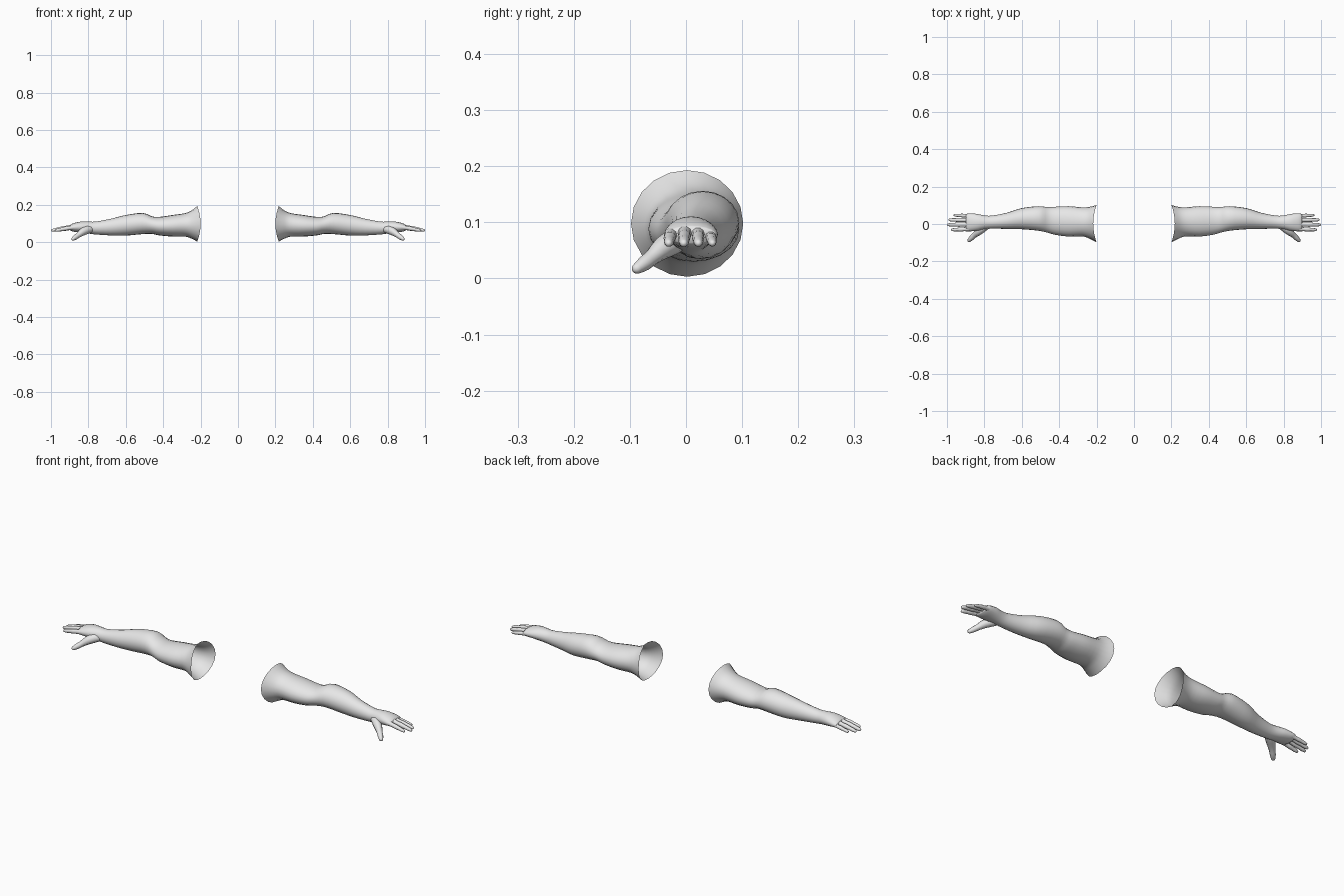
import bpy
import math
from mathutils import Vector

if "Cube" in bpy.data.objects:
    bpy.data.objects.remove(bpy.data.objects["Cube"])

skin = bpy.data.materials.new("light grey skin")
skin.diffuse_color = (0.8, 0.8, 0.8, 1)
skin.use_nodes = True
skin.node_tree.nodes["Principled BSDF"].inputs["Base Color"].default_value = skin.diffuse_color


def catmull(points, steps):
    """Smoothly resample a list of equal-length tuples."""
    out = []
    n = len(points)
    for i in range(n - 1):
        p = [points[min(max(k, 0), n - 1)] for k in (i - 1, i, i + 1, i + 2)]
        for s in range(steps):
            t = s / steps
            out.append([0.5 * (2 * b + (c - a) * t + (2 * a - 5 * b + 4 * c - d) * t * t
                               + (3 * b - a - 3 * c + d) * t ** 3)
                        for a, b, c, d in zip(*p)])
    out.append(list(points[-1]))
    return out


def loft(name, rings):
    """Skin rings of points, close the far end and mirror to the other side."""
    n = len(rings[0])
    verts = [v for ring in rings for v in ring]
    faces = [(i * n + j, i * n + (j + 1) % n, (i + 1) * n + (j + 1) % n, (i + 1) * n + j)
             for i in range(len(rings) - 1) for j in range(n)]
    faces.append(tuple(range((len(rings) - 1) * n, len(rings) * n)))
    mesh = bpy.data.meshes.new(name)
    mesh.from_pydata(verts, [], faces)
    mesh.materials.append(skin)
    for p in mesh.polygons:
        p.use_smooth = True
    obj = bpy.data.objects.new(name, mesh)
    bpy.context.collection.objects.link(obj)
    mod = obj.modifiers.new("mirror", "MIRROR")
    mod.use_mirror_merge = False
    return obj


def tube(name, path, sides=10, flat=1.0):
    """Round limb along (x, y, z, radius) points with a domed tip."""
    rows = catmull(path, 2)
    tip, before = Vector(rows[-1][:3]), Vector(rows[-2][:3])
    d, r = (tip - before).normalized(), rows[-1][3]
    for k in (0.5, 0.85, 0.99):
        rows.append([*(tip + d * r * k), r * math.sqrt(1 - k * k)])
    rings = []
    for i, row in enumerate(rows):
        d = Vector(rows[min(i + 1, len(rows) - 1)][:3]) - Vector(rows[max(i - 1, 0)][:3])
        d.normalize()
        u = Vector((0, 0, 1)).cross(d).normalized()
        v = d.cross(u)
        rings.append([Vector(row[:3]) + row[3] * (math.cos(a) * u + flat * math.sin(a) * v)
                      for a in (math.tau * j / sides for j in range(sides))])
    return loft(name, rings)


# Arm from open shoulder to knuckles: x, front y, back y, bottom z, top z
sections = [
    (0.20, -0.098, 0.102, 0.003, 0.193),
    (0.235, -0.080, 0.092, 0.018, 0.170),
    (0.275, -0.066, 0.089, 0.029, 0.156),
    (0.35, -0.067, 0.095, 0.030, 0.145),
    (0.42, -0.058, 0.092, 0.036, 0.135),
    (0.46, -0.047, 0.090, 0.044, 0.138),
    (0.51, -0.036, 0.095, 0.043, 0.156),
    (0.60, -0.028, 0.085, 0.035, 0.145),
    (0.68, -0.026, 0.060, 0.036, 0.125),
    (0.76, -0.025, 0.045, 0.041, 0.110),
    (0.80, -0.028, 0.046, 0.046, 0.110),
    (0.84, -0.036, 0.054, 0.051, 0.110),
    (0.88, -0.039, 0.057, 0.056, 0.101),
    (0.897, -0.034, 0.053, 0.063, 0.092),
]
arm_rings = []
for x, y0, y1, z0, z1 in catmull(sections, 3):
    curl = 0.018 * max(0, 1 - (x - 0.2) / 0.1)   # curved shoulder rim
    ring = []
    for j in range(20):
        a = math.tau * j / 20
        c, s = math.cos(a), math.sin(a)
        ring.append((x + curl * s * s,
                     (y0 + y1) / 2 + (y1 - y0) / 2 * c,
                     (z0 + z1) / 2 + (z1 - z0) / 2 * s))
    arm_rings.append(ring)
loft("arm", arm_rings)

# Fingers: base y, tip y, tip x, base z, thickness
fingers = {
    "index_finger": (-0.026, -0.031, 0.978, 0.080, 1.0),
    "middle_finger": (-0.002, -0.004, 1.0, 0.084, 1.05),
    "ring_finger": (0.021, 0.022, 0.992, 0.082, 1.0),
    "little_finger": (0.043, 0.047, 0.965, 0.077, 0.88),
}
knuckles = [(0, 0.0125), (0.22, 0.0120), (0.42, 0.0105), (0.56, 0.0112),
            (0.74, 0.0095), (0.9, 0.0090), (1, 0.0070)]
for name, (by, ty, tx, bz, thick) in fingers.items():
    end = tx - 0.007 * thick
    tube(name, [(0.865 + (end - 0.865) * t, by + (ty - by) * t,
                 bz + (0.063 - bz) * t ** 1.3, r * thick) for t, r in knuckles])

# Thumb reaching forward and down
tube("thumb", [(0.775, -0.002, 0.072, 0.016), (0.805, -0.020, 0.066, 0.022),
               (0.832, -0.042, 0.054, 0.020), (0.853, -0.060, 0.038, 0.0145),
               (0.868, -0.074, 0.027, 0.0135), (0.881, -0.087, 0.018, 0.0100)])
